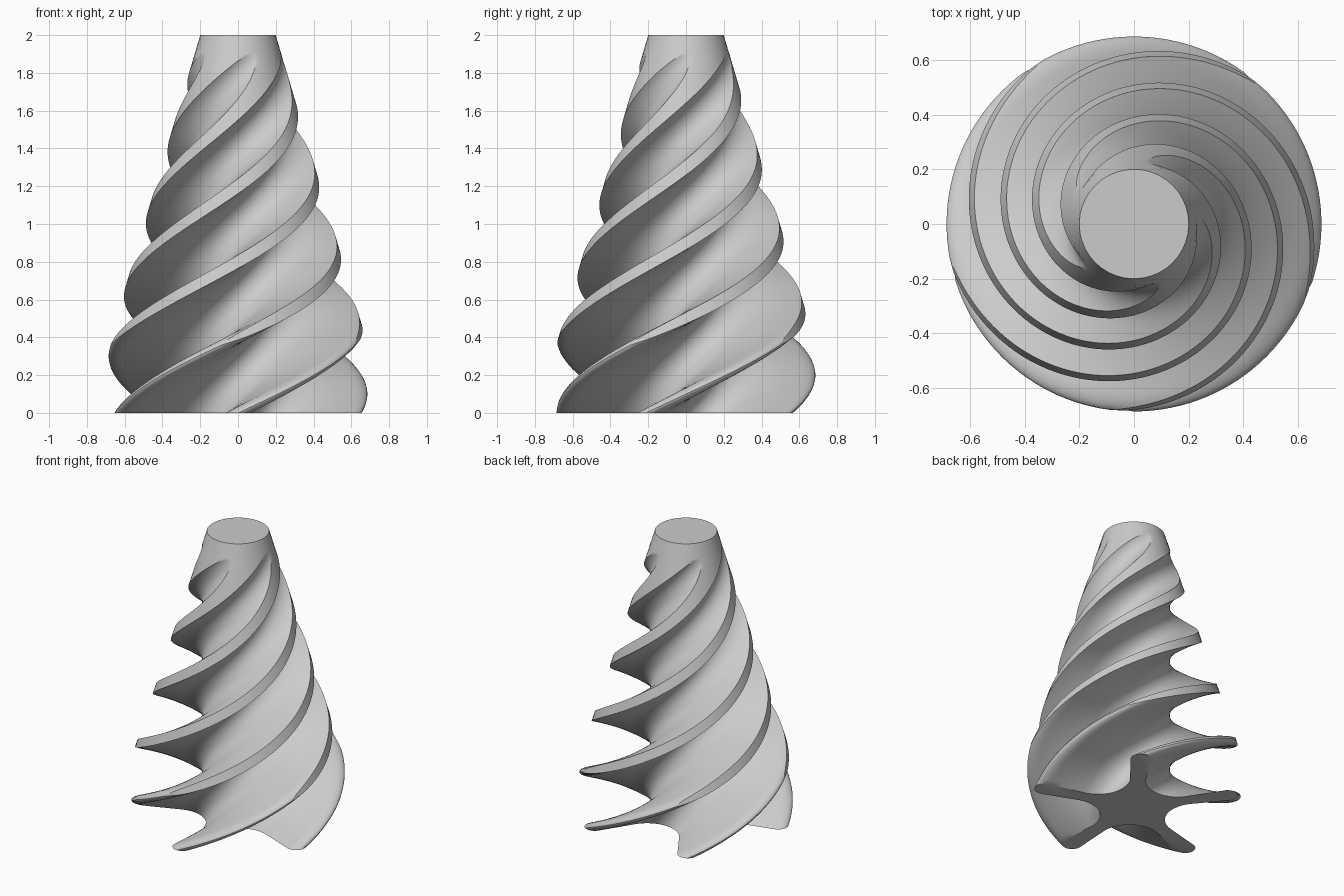
import bpy, bmesh, math
from mathutils import Vector, Matrix

if "Cube" in bpy.data.objects:
    bpy.data.objects.remove(bpy.data.objects["Cube"], do_unlink=True)

FINS, HEIGHT, LAYERS = 5, 2.0, 128
TWIST = 2 * math.pi            # one full turn over the height
REACH, TIP = 0.685, 0.066      # fin reach and tip rounding
CORE, NECK = 0.23, 0.05        # valley depth and half neck width
TOP, TAPER = 0.2, 0.297        # top radius and slope of the trimming cone
FLANK, CAP = 34, 4             # points on each half flank and half trimmed edge

grey = bpy.data.materials.new("plain grey")
grey.use_nodes = True
colour = (0.6, 0.6, 0.6, 1)
grey.diffuse_color = colour
grey.node_tree.nodes["Principled BSDF"].inputs["Base Color"].default_value = colour


def arc(cx, cy, r, start, end, n):
    steps = [math.radians(start + (end - start) * i / n) for i in range(n + 1)]
    return [Vector((cx + r * math.cos(a), cy + r * math.sin(a))) for a in steps]


def resample(points, n):
    """n + 1 evenly spaced points along a polyline."""
    lengths = [(b - a).length for a, b in zip(points, points[1:])]
    step, result, done, k = sum(lengths) / n, [points[0]], 0, 0
    for i in range(1, n):
        while k < len(lengths) - 1 and done + lengths[k] < i * step:
            done += lengths[k]
            k += 1
        result.append(points[k].lerp(points[k + 1], (i * step - done) / max(lengths[k], 1e-9)))
    return result + [points[-1]]


def trimmed(points, radius):
    """Half fin cut off by a circle, with the cut edge following the circle."""
    inside = [points[0] * min(1, radius / points[0].length)]
    for a, b in zip(points, points[1:]):
        if b.length > radius:
            if a.length < radius:
                t = (radius - a.length) / (b.length - a.length)
                inside.append(a.lerp(b, t).normalized() * radius)
            break
        inside.append(b)
    if len(inside) == 1:
        inside.append(inside[0].copy())
    end = inside[-1]
    angle = math.degrees(math.atan2(end.y, end.x))
    return resample(inside, FLANK) + arc(0, 0, end.length, angle, 0, CAP)[1:]


# Half fin: concave valley arc, gently flaring flank, round tip
half_step = math.pi / FINS
d = (CORE - NECK) / (1 - math.sin(half_step))
valley = arc(d * math.cos(half_step), d * math.sin(half_step), d - CORE, 216, 273, 16)
half_fin = valley + arc(REACH - TIP, 0, TIP, 95, 0, 16)

# Twisted star column, trimmed to a cone layer by layer
bm = bmesh.new()
rings = []
for i in range(LAYERS + 1):
    z = HEIGHT * i / LAYERS
    half = trimmed(half_fin, TOP + (HEIGHT - z) * TAPER)
    fin = [Vector((p.x, -p.y)) for p in half] + half[-2:0:-1]
    ring = []
    for k in range(FINS):
        turn = Matrix.Rotation(-math.pi / 2 + 2 * k * half_step + TWIST * i / LAYERS, 2)
        ring += [bm.verts.new((*(turn @ p), z)) for p in fin]
    rings.append(ring)
for low, high in zip(rings, rings[1:]):
    for j in range(len(low)):
        bm.faces.new((low[j - 1], low[j], high[j], high[j - 1]))
bm.faces.new(rings[0][::-1])
bm.faces.new(rings[-1])
bmesh.ops.remove_doubles(bm, verts=bm.verts[:], dist=0.0001)

mesh = bpy.data.meshes.new("twisted_column")
bm.to_mesh(mesh)
bm.free()
mesh.materials.append(grey)
column = bpy.data.objects.new("twisted_column", mesh)
bpy.context.collection.objects.link(column)
bpy.ops.object.select_all(action="DESELECT")
column.select_set(True)
bpy.context.view_layer.objects.active = column
bpy.ops.object.shade_smooth_by_angle(angle=math.radians(30))
